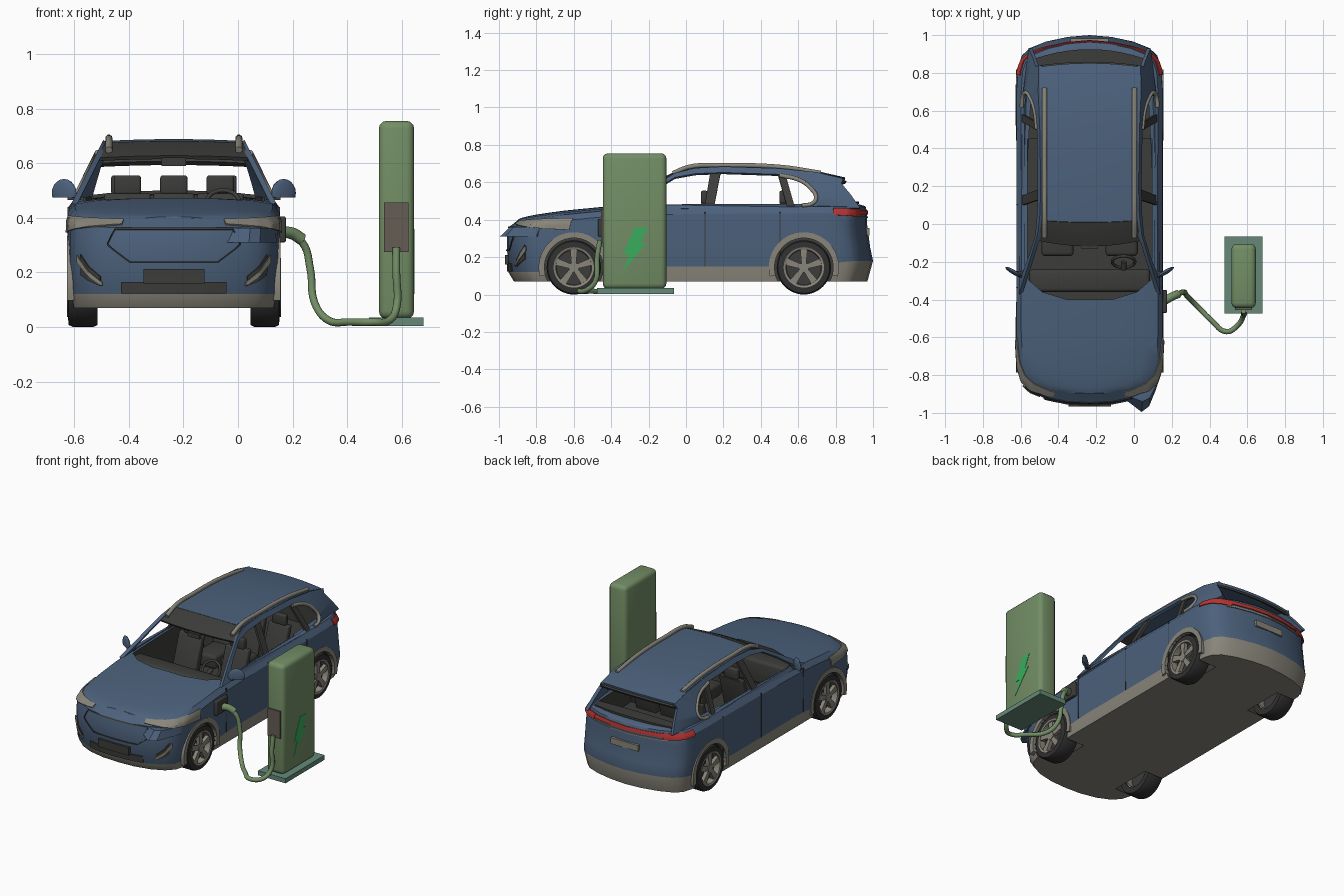
import bpy, bmesh
from math import sin, cos, pi, radians
from mathutils import Vector

cube = bpy.data.objects.get("Cube")
if cube:
    bpy.data.objects.remove(cube, do_unlink=True)
origin = -0.235  # car centre line

def material(name, *rgb):
    m = bpy.data.materials.new(name)
    m.use_nodes = True
    m.diffuse_color = (*rgb, 1)
    m.node_tree.nodes["Principled BSDF"].inputs["Base Color"].default_value = (*rgb, 1)
    return m

BLUE, BEIGE = material("blue paint", .072, .12, .2), material("warm grey trim", .25, .235, .195)
DARK, TYRE = material("dark grey", .045, .045, .043), material("tyre black", .03, .03, .03)
GREEN, TEAL = material("sage green", .17, .27, .13), material("base green", .13, .25, .19)
BOLT, RED = material("bright green", .04, .42, .11), material("lamp red", .5, .035, .03)
BROWN = material("socket brown", .13, .11, .09)

def finish(ob, angle=35):
    bpy.ops.object.select_all(action='DESELECT')
    ob.select_set(True)
    bpy.context.view_layer.objects.active = ob
    bpy.ops.object.convert(target='MESH')
    bpy.ops.object.shade_smooth_by_angle(angle=radians(angle))
    return bpy.context.object

def link(name, data, mats):
    for m in mats if isinstance(mats, list) else [mats]:
        data.materials.append(m)
    ob = bpy.data.objects.new(name, data)
    ob.location.x = origin
    bpy.context.collection.objects.link(ob)
    return ob

def build(name, bm, mats, solid=0, bevel=0, done=True):
    bmesh.ops.remove_doubles(bm, verts=bm.verts[:], dist=1e-5)
    bmesh.ops.dissolve_degenerate(bm, edges=bm.edges[:], dist=1e-5)
    bmesh.ops.recalc_face_normals(bm, faces=bm.faces[:])
    me = bpy.data.meshes.new(name)
    bm.to_mesh(me)
    bm.free()
    ob = link(name, me, mats)
    if solid:
        mod = ob.modifiers.new("thickness", 'SOLIDIFY')
        mod.thickness, mod.offset = solid, 0
    if bevel:
        mod = ob.modifiers.new("round", 'BEVEL')
        mod.width, mod.segments = bevel, 3
    return finish(ob) if done else ob

def grid(name, rows, mats, ring=False, loop=False, caps=False, **kw):
    bm = bmesh.new()
    vs = [[bm.verts.new(p) for p in r] for r in rows]
    n, k = len(vs), len(vs[0])
    for i in range(n if loop else n - 1):
        for j in range(k if ring else k - 1):
            a, b, j2 = vs[i], vs[(i + 1) % n], (j + 1) % k
            bm.faces.new((a[j], a[j2], b[j2], b[j]))
    for row in (vs[0], vs[-1]) if caps else ():
        bm.faces.new(row)
    return build(name, bm, mats, **kw)

def prism(name, pts, axis, lo, hi, mats, **kw):
    k = 'xyz'.index(axis)
    rows = [[(*p[:k], a, *p[k:]) for p in pts] for a in (lo, hi)]
    return grid(name, rows, mats, ring=True, caps=True, **kw)

def box(name, x, y, z, mat, **kw):
    return prism(name, [(x[0], y[0]), (x[1], y[0]), (x[1], y[1]), (x[0], y[1])], 'z', *z, mat, **kw)

def tube(name, pts, r, mat, closed=False):
    cu = bpy.data.curves.new(name, 'CURVE')
    cu.dimensions, cu.bevel_depth, cu.bevel_resolution, cu.use_fill_caps = '3D', r, 3, True
    sp = cu.splines.new('BEZIER')
    sp.bezier_points.add(len(pts) - 1)
    for bp, p in zip(sp.bezier_points, pts):
        bp.co, bp.handle_left_type, bp.handle_right_type = p, 'AUTO', 'AUTO'
    sp.use_cyclic_u, sp.resolution_u = closed, 6
    return finish(link(name, cu, mat), 60)

def lookup(tab, x):
    for (a, p), (b, q) in zip(tab, tab[1:]):
        if x <= b:
            return p + (q - p) * max(0, (x - a) / (b - a))
    return tab[-1][1]

# Body surface: plan outline (lengthwise, width) and height layers
PLAN = [(-1, 0), (-.994, .3), (-.97, .58), (-.93, .8), (-.88, .92), (-.8, .98), (-.65, 1), (-.3, 1), (0, 1),
        (.4, 1), (.72, 1), (.83, .98), (.89, .93), (.93, .82), (.965, .6), (.99, .3), (1, 0)]
N = len(PLAN) - 1
TOP = [(-1, .393), (-.9, .402), (-.7, .427), (-.4, .455), (0, .465), (.7, .47), (1, .467)]
SILL = [(-.8, .12), (-.3, .15), (.6, .15), (.9, .18)]

def layers(t):  # points up the side at outline position t, which wraps round the car
    side = -1 if t < 0 or t > N else 1
    t = abs(t) if t <= N else 2 * N - t
    i = min(int(t), N - 1)
    u, w = (PLAN[i][k] + (PLAN[i + 1][k] - PLAN[i][k]) * (t - i) for k in (0, 1))
    h = lookup(TOP, u * .96)
    spec = [(.07, -.92, .97, .375), (lookup(SILL, u), -.95, 1, .385), (.25, -.957, .985, .388),
            (h - .09, -.957, .968, .388), (h - .035, -.945, .968, .387), (h, -.9, .962, .362)]
    return [Vector((side * w * hw, (f + r) / 2 + u * (r - f) / 2, z)) for z, f, r, hw in spec]

def band(name, t0, t1, lo, hi, mat, steps=12, out=.003):  # thin strip on the body
    rows = []
    for f in (k / steps for k in range(steps + 1)):
        pts = layers(t0 + (t1 - t0) * f)
        za, zb = (e[0] + (e[1] - e[0]) * f for e in (lo, hi))
        zs = [za + (zb - za) * g / 3 for g in range(4)]
        xy = [[lookup([(q.z, q[k]) for q in pts], z) for k in (0, 1)] for z in zs]
        rows.append([(x * (1 + out * 2.6), y * (1 + out), z) for (x, y), z in zip(xy, zs)])
    return grid(name, rows, mat, solid=.006)

sections = []
for k in range(2 * N + 1):
    half = layers(k / 2)
    top = half[-1]
    half += [Vector((top.x * f, top.y, top.z + c * top.x / .36)) for f, c in ((.8, .012), (.4, .02), (0, .022))]
    sections.append(half + [Vector((-p.x, p.y, p.z)) for p in reversed(half[:-1])])
slots = [BLUE, BEIGE, DARK]
body = grid("body", sections, slots, ring=True, done=False)
for f in body.data.polygons:
    f.material_index = int(f.center.z < .15)

# Cabin and wheel well openings
AXLES = (-.6, .63)
unit = [(cos(a * pi / 24), sin(a * pi / 24)) for a in range(48)]
def disc(y, r):
    return [(y + r * c, .145 + r * d) for c, d in unit]
cabin = [(-.33, -.29), (-.25, -.36), (-.12, -.4), (.12, -.4), (.25, -.36), (.33, -.29), (.33, .45), (-.33, .45)]
boot = [(-.325, .4), (.325, .4), (.3, .87), (-.3, .87)]
cutters = [prism("cabin_cutter", cabin, 'z', .12, .8, slots, done=False),
           prism("boot_cutter", boot, 'z', .33, .8, slots, done=False)]
cutters += [prism("well_cutter", disc(y, .157), 'x', s * .24, s * .5, slots, done=False)
            for y in AXLES for s in (-1, 1)]
for c in cutters:
    c.hide_render = True
    for f in c.data.polygons:
        f.material_index = 2
    mod = body.modifiers.new("cut", 'BOOLEAN')
    mod.operation, mod.solver, mod.object = 'DIFFERENCE', 'EXACT', c
finish(body, 30)
for c in cutters:
    bpy.data.objects.remove(c, do_unlink=True)

# Wheels and arch trim
TYRE_P = [(.1, .28), (.138, .28), (.145, .295), (.145, .37), (.138, .385), (.108, .388), (.1, .375)]
RIM_P = [(.108, .385), (.108, .392), (.096, .388), (.092, .34), (.092, .29), (.108, .29)]
SIDES = ((-1, "right_"), (1, "left_"))
for tag, y, s in [(a + hand, y, s) for a, y in zip(("front_", "rear_"), AXLES) for s, hand in SIDES]:
    for part, prof, mat in (("tyre", TYRE_P, TYRE), ("rim", RIM_P, BEIGE)):
        grid(tag + part, [[(s * x, y + r * c, .145 + r * d) for r, x in prof] for c, d in unit], mat, True, True)
    prism(tag + "brake", disc(y, .093), 'x', s * .33, s * .35, DARK)
    prism(tag + "hub", disc(y, .026), 'x', s * .35, s * .387, BEIGE)
    for a in (pi / 2 + k * 2 * pi / 5 for k in range(5)):
        spoke = [(y + r * cos(a + d), .145 + r * sin(a + d)) for r, d in ((.015, -.9), (.1, -.2), (.1, .2), (.015, .9))]
        prism(tag + "spoke", spoke, 'x', s * .36, s * .384, BEIGE)
    arc = [radians(a) for a in range(-15, 196, 10)]
    trim = [(y + r * cos(a), .145 + r * sin(a)) for r, seq in ((.157, arc), (.188, arc[::-1])) for a in seq]
    prism(tag + "arch_trim", trim, 'x', s * .365, s * .391, BEIGE)

# Greenhouse sides
def side_point(y, z, s, out=0):
    return Vector((s * (.36 - (z - .46) * .5 - .6 * max(0, y - .65) ** 2 + out), y, z))

def plate(name, loops, s, mat, solid, out=0):
    bm = bmesh.new()
    for loop in loops:
        vs = [bm.verts.new(side_point(y, z, s, out)) for y, z in loop]
        for a, b in zip(vs, vs[1:] + vs[:1]):
            bm.edges.new((a, b))
    bmesh.ops.triangle_fill(bm, edges=bm.edges[:], use_beauty=True, normal=(s, 0, .4))
    return build(name, bm, mat, solid=solid)

FRAME = [(-.37, .45), (-.2, .56), (-.06, .645), (.05, .672), (.2, .68), (.5, .67), (.7, .65), (.84, .615),
         (.83, .59), (.88, .53), (.93, .46)]
WINDOW = [(-.27, .478), (-.16, .56), (-.06, .622), (.05, .642), (.2, .648), (.5, .638), (.61, .61), (.67, .565),
          (.695, .52), (.68, .49), (.62, .475)]
RAIL = [(-.07, .648), (.02, .683), (.2, .69), (.5, .682), (.72, .65)]
for s, hand in SIDES:
    plate(hand + "cabin_side", [FRAME, WINDOW], s, BLUE, .02)
    plate(hand + "centre_pillar", [[(.1, .47), (.15, .47), (.185, .65), (.13, .65)]], s, DARK, .014, -.004)
    plate(hand + "rear_pillar", [[(.54, .47), (.58, .47), (.53, .645), (.49, .645)]], s, DARK, .014, -.004)
    tube(hand + "quarter_trim", [side_point(y, z, s, .008) for y, z in WINDOW[5:]], .011, BEIGE)
    tube(hand + "roof_rail", [(s * .238, y, z) for y, z in RAIL], .013, BEIGE)
    rows = [[(s * (.402 + .045 * cos(a)), -.255 + .014 * sin(a) * c + .025 * cos(a),
              max(.474, .49 + .052 * sin(a) * d)) for c, d in unit[::3]] for a in (pi * i / 10 for i in range(11))]
    grid(hand + "mirror", rows, BLUE, ring=True)
    box(hand + "mirror_foot", sorted((s * .34, s * .39)), (-.275, -.25), (.465, .485), DARK)
    for y in (-.34, .1, .5):
        prism(hand + "door_seam", [(y, .15), (y + .004, .15), (y + .004, .44), (y, .44)], 'x', s * .38, s * .3895, DARK)

# Roof, windscreen header and tailgate frame: rows of (y, z, half width, bow)
def panel(name, spine, mat, crown=.007):
    rows = [[(w * k / 5, y + bow * k * k / 25, z + crown * (1 - k * k / 25)) for k in range(-5, 6)]
            for y, z, w, bow in spine]
    return grid(name, rows, mat, solid=.014)

panel("roof", [(.01, .667, .252, .01), (.2, .674, .252, 0), (.5, .666, .256, 0), (.7, .646, .262, 0),
               (.85, .612, .27, -.02)], BLUE)
panel("windscreen_header", [(-.115, .614, .272, .03), (-.05, .647, .262, .02), (.01, .667, .252, .01)], DARK)
panel("tailgate_header", [(.83, .606, .268, -.02), (.855, .592, .275, -.02)], DARK)
panel("tailgate_sill", [(.84, .477, .3, -.02), (.925, .475, .29, -.05)], DARK, .016)
box("cabin_mirror", (-.045, .045), (-.13, -.11), (.59, .62), DARK)

# Lamps, grille and bumper details
band("tail_lamp_strip", N - 3, N + 3, (.428, .428), (.452, .452), RED, 24)
band("tailgate_trim", N - 2.5, N + 2.5, (.408, .408), (.417, .417), BEIGE, 20)
for s, hand in SIDES:
    band(hand + "tail_lamp", N - s * 5.2, N - s * 2.2, (.425, .415), (.46, .455), RED, out=.005)
    band(hand + "headlamp", s * 1.7, s * 6, (.376, .345), (.394, .408), BEIGE, 20, .005)
    band(hand + "fog_recess", s * 2.5, s * 3.6, (.15, .19), (.185, .265), DARK)
    band(hand + "fog_trim", s * 2.4, s * 3.8, (.15, .235), (.163, .262), BEIGE, out=.007)
    band(hand + "nose_seam", s * 1.4, s * 2.2, (.234, .3), (.24, .306), DARK)
    band(hand + "nose_corner", s * 2.2, s * 1.9, (.3, .355), (.306, .362), DARK)
band("nose_top_seam", -1.9, 1.9, (.356, .356), (.363, .363), DARK, 20)
band("nose_low_seam", -1.4, 1.4, (.234, .234), (.24, .24), DARK, 20)
band("lower_grille", -1.7, 1.7, (.122, .122), (.165, .165), DARK, 20)
box("front_plate", (-.112, .112), (-.967, -.95), (.16, .212), DARK)
box("rear_plate", (-.1, .1), (.955, .982), (.315, .355), BEIGE)

# Open charging flap at the front left corner
flap = [(.19, -.93, .2, -.91), (.275, -.995, .28, -.94), (.315, -.965, .318, -.92), (.35, -.88, .35, -.86),
        (.377, -.8, .372, -.78)]
rows = [[(a, b, .31), (c, d, .362), (c * .9, d + .05, .362), (a * .9, b + .05, .31)] for a, b, c, d in flap]
grid("charging_flap", rows, BLUE, ring=True, caps=True)

# Interior
box("dashboard", (-.32, .32), (-.36, -.24), (.3, .455), DARK, bevel=.02)
for row, x, y, w in [("front", x, 0, .085) for x in (-.17, .17)] + [("rear", x, .42, .075) for x in (-.18, 0, .18)]:
    box(row + "_seat_cushion", (x - w, x + w), (y - .17, y + .05), (.2, .29), DARK, bevel=.02)
    back = [(y, .26), (y + .06, .26), (y + .12, .49), (y + .08, .49)]
    prism(row + "_seat_back", back, 'x', x - w, x + w, DARK, bevel=.01)
    box(row + "_headrest", (x - .05, x + .05), (y + .08, y + .115), (.485, .555), DARK, bevel=.01)
tube("steering_wheel", [(.18 + .06 * c, -.2 + .03 * d, .455 + .045 * d) for c, d in unit[::4]], .008, DARK, True)
tube("steering_column", [(.18, -.2, .455), (.18, -.28, .42)], .015, DARK)

# Charging post, cable and plug
origin = 0
box("post_base", (.48, .68), (-.475, -.065), (.004, .034), TEAL)
box("post", (.516, .645), (-.445, -.105), (.03, .755), GREEN, bevel=.028)
box("post_socket", (.535, .625), (-.455, -.44), (.275, .455), BROWN)
bolt = [(-.275, .358), (-.205, .358), (-.245, .275), (-.213, .275), (-.34, .12), (-.3, .215), (-.335, .215)]
prism("bolt_sign", bolt, 'x', .641, .647, BOLT)
cable = [(.58, -.46, .29), (.58, -.475, .2), (.58, -.485, .07), (.55, -.535, .022), (.49, -.57, .018),
         (.41, -.51, .018), (.33, -.43, .025), (.28, -.38, .09), (.265, -.36, .21), (.235, -.37, .31), (.17, -.4, .345)]
tube("cable", cable, .014, GREEN)
tube("plug_handle", [(.165, -.405, .348), (.2, -.385, .342), (.235, -.37, .32)], .022, GREEN)
box("car_socket", (.14, .175), (-.47, -.35), (.31, .405), DARK, bevel=.006)
